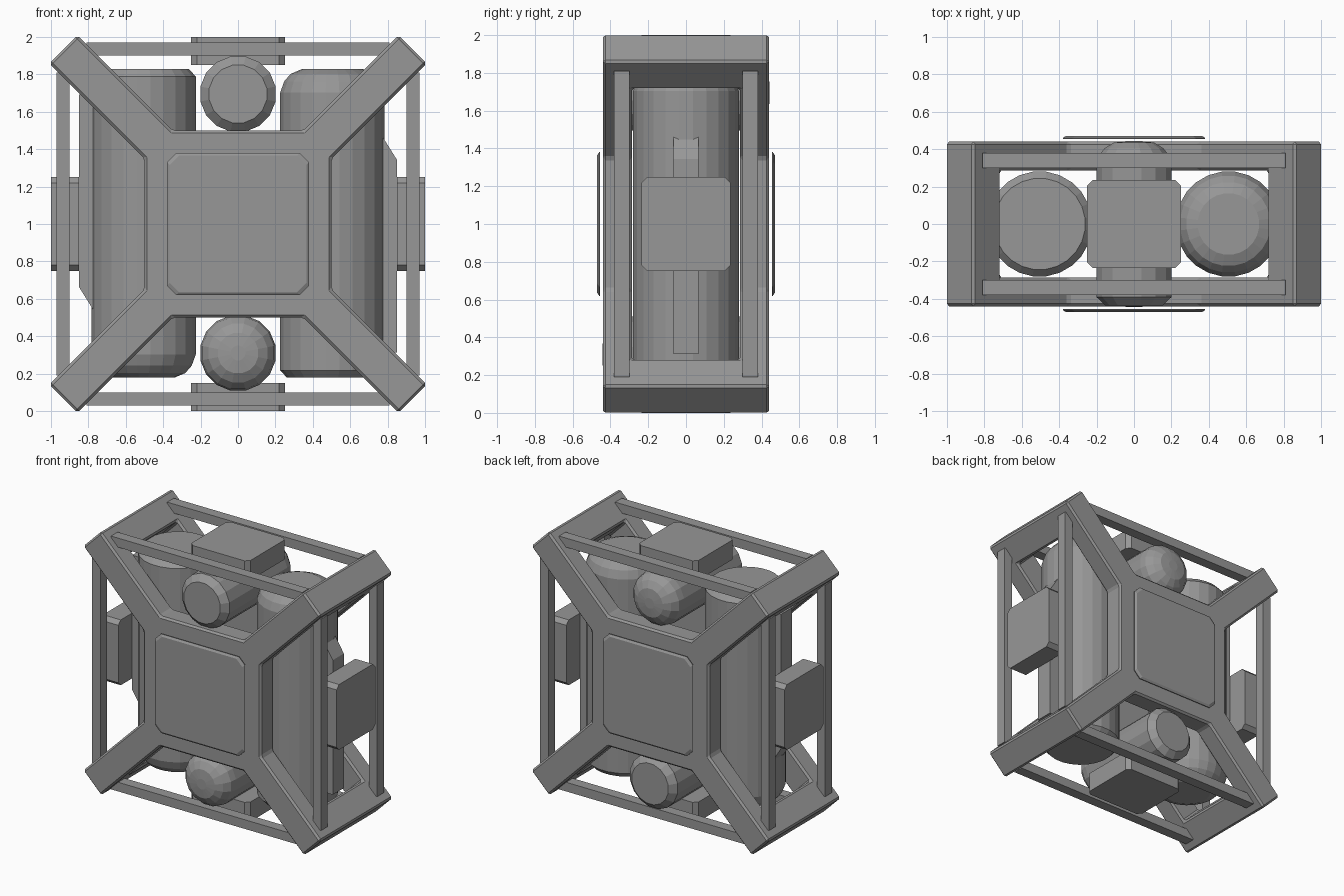
import bpy, bmesh, math
from mathutils import Matrix, Vector

if "Cube" in bpy.data.objects:
    bpy.data.objects.remove(bpy.data.objects["Cube"])

C = Vector((0, 0, 1))  # centre of the model
grey = bpy.data.materials.new("dark_grey")
grey.diffuse_color = (.31, .31, .31, 1)
grey.use_nodes = True
grey.node_tree.nodes["Principled BSDF"].inputs["Base Color"].default_value = grey.diffuse_color


def make(name, bm, mat=Matrix.Identity(4)):
    bmesh.ops.transform(bm, matrix=mat, verts=bm.verts)
    bmesh.ops.recalc_face_normals(bm, faces=bm.faces)
    me = bpy.data.meshes.new(name)
    bm.to_mesh(me)
    bm.free()
    me.materials.append(grey)
    ob = bpy.data.objects.new(name, me)
    bpy.context.collection.objects.link(ob)
    return ob


def loft(rings):
    """Closed solid through a list of rings of points."""
    bm = bmesh.new()
    vs = [[bm.verts.new(p) for p in r] for r in rings]
    n = len(vs[0])
    for a, b in zip(vs, vs[1:]):
        for i in range(n):
            j = (i + 1) % n
            bm.faces.new((a[i], a[j], b[j], b[i]))
    bm.faces.new(vs[0])
    bm.faces.new(vs[-1])
    return bm


def octagon(w, h, c):
    return [(w, -h + c), (w, h - c), (w - c, h), (-w + c, h),
            (-w, h - c), (-w, -h + c), (-w + c, -h), (w - c, -h)]


def box(name, size, loc, mat=Matrix.Identity(4)):
    bm = bmesh.new()
    bmesh.ops.create_cube(bm, size=1)
    bmesh.ops.scale(bm, vec=size, verts=bm.verts)
    bmesh.ops.translate(bm, vec=loc, verts=bm.verts)
    return make(name, bm, mat)


def lathe(name, prof, n, mat):
    rings = [[(r * math.cos(2 * math.pi * (i + .5) / n), r * math.sin(2 * math.pi * (i + .5) / n), h)
              for i in range(n)] for r, h in prof]
    return make(name, loft(rings), mat)


T = Matrix.Translation


def ry(deg):
    return Matrix.Rotation(math.radians(deg), 4, 'Y')


def rx(deg):
    return Matrix.Rotation(math.radians(deg), 4, 'X')


# X-shaped frame: full-depth prism with its middle hollowed out up to the corner caps
quad = [(.5, .35), (1.009, .859), (.859, 1.009), (.35, .5)]
outline = []
for k in range(4):
    c, s = [(1, 0), (0, 1), (-1, 0), (0, -1)][k]
    outline += [(x * c - z * s, x * s + z * c) for x, z in quad]
frame = make("cross_frame", loft([[(x, y, z) for x, z in outline] for y in (-.44, .44)]), T(C))
cutter = box("frame_cutter", (2.22, .57, 2.22), (0, 0, 0), T(C) @ ry(45))
cutter.hide_render = True
cutter.hide_viewport = True
mod = frame.modifiers.new("hollow", 'BOOLEAN')
mod.object = cutter
mod.operation = 'DIFFERENCE'
mod.solver = 'EXACT'
bev = frame.modifiers.new("edges", 'BEVEL')
bev.width = .014
bev.segments = 1
bev.limit_method = 'ANGLE'

# Thin plates floating in front of the cross centres
for name, s in (("front_plate", -1), ("back_plate", 1)):
    layers = [(.38, .455), (.38, .46), (.365, .47)]
    make(name, loft([[(x, s * y, z) for x, z in octagon(w, w, .05)] for w, y in layers]), T(C))

# Rails and outer blocks on the four sides
for k, side in enumerate(("top", "right", "bottom", "left")):
    m = T(C) @ ry(90 * k)
    for end, y in (("front", -.34), ("back", .34)):
        box(f"{side}_{end}_rail", (1.62, .08, .07), (0, y, .935), m)
    make(f"{side}_block", loft([[(x, y, z) for x, y in octagon(.25, .235, .03)] for z in (.85, 1)]), m)

# Vertical tanks with side fins; the right one is the left one turned over
tank = [(.165, -.825), (.225, -.80), (.26, -.76), (.282, -.70), (.282, .785), (.245, .825)]
fin = [(-.85, .69), (-.7, .69), (-.7, -.5), (-.775, -.46), (-.85, -.34)]
for name, deg in (("left", 0), ("right", 180)):
    m = T(C) @ T((0, 0, .003)) @ ry(deg)
    lathe(f"{name}_tank", tank, 24, m @ T((-.505, 0, 0)))
    make(f"{name}_tank_fin", loft([[(x, y, z) for x, z in fin] for y in (-.067, .067)]), m)

# Small tanks lying front to back, domed at one end and chamfered at the other
small = [(.04, -.443), (.11, -.435), (.16, -.405), (.195, -.36), (.205, -.31), (.205, .39), (.157, .435)]
lathe("upper_small_tank", small, 16, T((0, 0, 1.695)) @ rx(90))
lathe("lower_small_tank", small, 16, T((0, 0, .31)) @ rx(-90))
